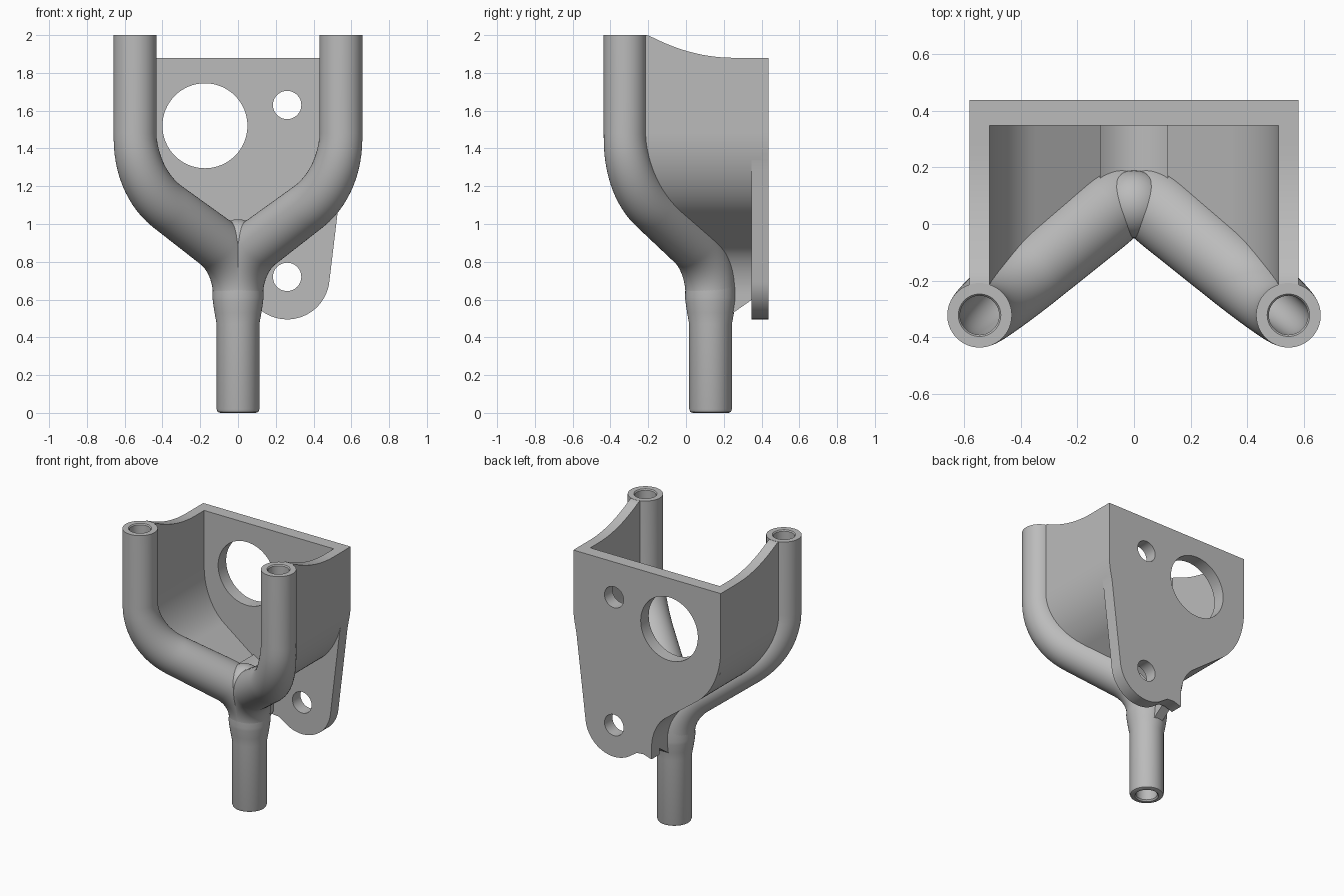
import bpy, bmesh, math
from mathutils import Vector

if "Cube" in bpy.data.objects:
    bpy.data.objects.remove(bpy.data.objects["Cube"], do_unlink=True)

metal = bpy.data.materials.new("plain_grey")
metal.use_nodes = True
GREY = (0.5, 0.5, 0.5, 1)
metal.diffuse_color = GREY
metal.node_tree.nodes["Principled BSDF"].inputs["Base Color"].default_value = GREY

SEG = 48
STEM_Y, ARM_X, ARM_Y = 0.13, 0.545, -0.322
HALF = 0.035          # half thickness of the walls
BEND = math.radians(60)
R_LOW, R_TOP, RUN = 0.315, 0.45, 0.375
Z_BEND = 0.63


def finish(bm, name, solidify=0):
    bmesh.ops.recalc_face_normals(bm, faces=bm.faces[:])
    mesh = bpy.data.meshes.new(name)
    bm.to_mesh(mesh)
    bm.free()
    mesh.materials.append(metal)
    ob = bpy.data.objects.new(name, mesh)
    bpy.context.collection.objects.link(ob)
    bpy.ops.object.select_all(action='DESELECT')
    ob.select_set(True)
    bpy.context.view_layer.objects.active = ob
    if solidify:
        mod = ob.modifiers.new("thickness", 'SOLIDIFY')
        mod.thickness, mod.offset = solidify, 0
        mod.use_even_offset = True
        bpy.ops.object.modifier_apply(modifier=mod.name)
    bpy.ops.object.shade_smooth_by_angle(angle=math.radians(35))
    return ob


def loft(bm, rings, cap=True):
    rows = [[bm.verts.new(p) for p in ring] for ring in rings]
    n = len(rows[0])
    for a, b in zip(rows, rows[1:]):
        for i in range(n):
            bm.faces.new((a[i], a[(i + 1) % n], b[(i + 1) % n], b[i]))
    if cap:
        bm.faces.new(rows[0])
        bm.faces.new(rows[-1])


def extrude_outline(name, loops, y0, y1):
    """Fill closed x-z loops (later loops are holes) and extrude along y."""
    bm = bmesh.new()
    edges = []
    for pts in loops:
        vs = [bm.verts.new((x, y0, z)) for x, z in pts]
        edges += [bm.edges.new((vs[i - 1], vs[i])) for i in range(len(vs))]
    bmesh.ops.triangle_fill(bm, edges=edges, use_beauty=True)
    out = bmesh.ops.extrude_face_region(bm, geom=bm.faces[:])
    moved = [g for g in out["geom"] if isinstance(g, bmesh.types.BMVert)]
    bmesh.ops.translate(bm, verts=moved, vec=(0, y1 - y0, 0))
    return finish(bm, name)


def circle(cx, cz, r, a0=0, a1=360, n=SEG):
    full = a1 - a0 == 360
    return [(cx + r * math.cos(math.radians(a0 + (a1 - a0) * i / (n if full else n - 1))),
             cz + r * math.sin(math.radians(a0 + (a1 - a0) * i / (n if full else n - 1))))
            for i in range(n)]


# Arm centreline as (sideways reach, height, lean): arc, straight, arc, straight
STEPS = 14
path = [(0, 0.60, 0)]
for i in range(STEPS + 1):
    a = BEND * i / STEPS
    path.append((R_LOW * (1 - math.cos(a)), Z_BEND + R_LOW * math.sin(a), a))
h, z, _ = path[-1]
h += RUN * math.sin(BEND)
z += RUN * math.cos(BEND)
for i in range(STEPS + 1):
    a = BEND * (1 - i / STEPS)
    path.append((h + R_TOP * (math.cos(a) - math.cos(BEND)),
                 z + R_TOP * (math.sin(BEND) - math.sin(a)), a))
REACH = path[-1][0]
path.append((REACH, 2.0, 0))


def plan(reach, side):
    t = reach / REACH
    return side * ARM_X * t, STEM_Y + (ARM_Y - STEM_Y) * t


def arm_radius(z):
    if z < 0.95:
        return 0.132 + 0.008 * (z - 0.6) / 0.35
    return 0.114 + 0.026 * max(0, 1 - (z - 0.95) / 0.5)


def ring(point, side, r, dz=0):
    reach, z, lean = point
    x, y = plan(reach, side)
    out = Vector((side * ARM_X, ARM_Y - STEM_Y, 0)).normalized()
    across = out.cross(Vector((0, 0, 1)))
    up = out * math.cos(lean) - Vector((0, 0, math.sin(lean)))
    c = Vector((x, y, z + dz))
    return [c + r * (up * math.cos(t) + across * math.sin(t))
            for t in (math.tau * k / SEG for k in range(SEG))]


def wall_top(y):
    return min(1.999, 1.88 + 0.12 * (max(0, 0.25 - y) / 0.45) ** 2)


for side, label in ((1, "left"), (-1, "right")):
    # Hollow bent tube
    bm = bmesh.new()
    rings = [ring(p, side, arm_radius(p[1])) for p in path]
    rings.append(ring(path[-1], side, 0.075))
    rings.append(ring(path[-1], side, 0.069, -0.008))
    rings += [ring(p, side, 0.069) for p in reversed(path[STEPS + 2:-1])]
    loft(bm, rings)
    finish(bm, label + "_arm_tube")

    # Wall running from the tube to the back plate
    bm = bmesh.new()
    COLS = 20
    rows = []
    for i, (reach, z, lean) in enumerate(path):
        x, y = plan(reach, side)
        row = []
        for j in range(COLS + 1):
            yy = y + 0.09 + (0.40 - y - 0.09) * j / COLS
            zz = z
            if i == 0:
                zz = min(0.61, 0.53 + 0.7 * (yy - 0.25))
            elif i == len(path) - 1:
                zz = wall_top(yy)
            row.append(bm.verts.new((x, yy, zz)))
        rows.append(row)
    for a, b in zip(rows, rows[1:]):
        for j in range(COLS):
            bm.faces.new((a[j], a[j + 1], b[j + 1], b[j]))
    finish(bm, label + "_side_wall", 2 * HALF)

# Stem, turned, with an open lower end
bm = bmesh.new()
profile = [(0.07, 0.35), (0.07, 0.01), (0.078, 0), (0.095, 0), (0.108, 0.006), (0.113, 0.02),
           (0.113, 0.47), (0.124, 0.53), (0.133, 0.59), (0.135, 0.61), (0.133, 0.68)]
loft(bm, [[(r * math.cos(math.tau * k / SEG), STEM_Y + r * math.sin(math.tau * k / SEG), z)
           for k in range(SEG)] for r, z in profile])
finish(bm, "stem_tube")

# Rounded fill where the arms part
bm = bmesh.new()
bmesh.ops.create_uvsphere(bm, u_segments=32, v_segments=16, radius=0.12)
bmesh.ops.translate(bm, verts=bm.verts[:], vec=(0, 0.07, 0.905))
finish(bm, "crotch_blend")

# Rounded valley between the walls
W = 0.12
valley = [(W * k / 10, 0.96 - 0.375 * W * (1 - (k / 10) ** 2)) for k in range(-10, 11)]
extrude_outline("valley_fillet", [[(0, 0.82)] + valley], 0.08, 0.40)

# Back plate with mounting lobe and holes
edge = []
for reach, z, lean in path[1:-1]:
    slope = math.atan2(ARM_X / REACH * math.sin(lean), math.cos(lean))
    edge.append((plan(reach, 1)[0] + HALF * math.cos(slope), z - HALF * math.sin(slope)))
outline = [(ARM_X + HALF, 1.88), (-ARM_X - HALF, 1.88)]
outline += [(-x, z) for x, z in reversed(edge)]
outline += [(-HALF, 0.555), (0.03, 0.575), (0.08, 0.57)]
outline += circle(0.26, 0.72, 0.225, 232, 354, 24)
outline += [(0.555, 1.29)] + [p for p in edge if p[1] > 1.31]
extrude_outline("back_plate", [outline, circle(-0.175, 1.52, 0.225, n=64),
                               circle(0.26, 1.63, 0.075), circle(0.26, 0.72, 0.075)],
                0.348, 0.438)
